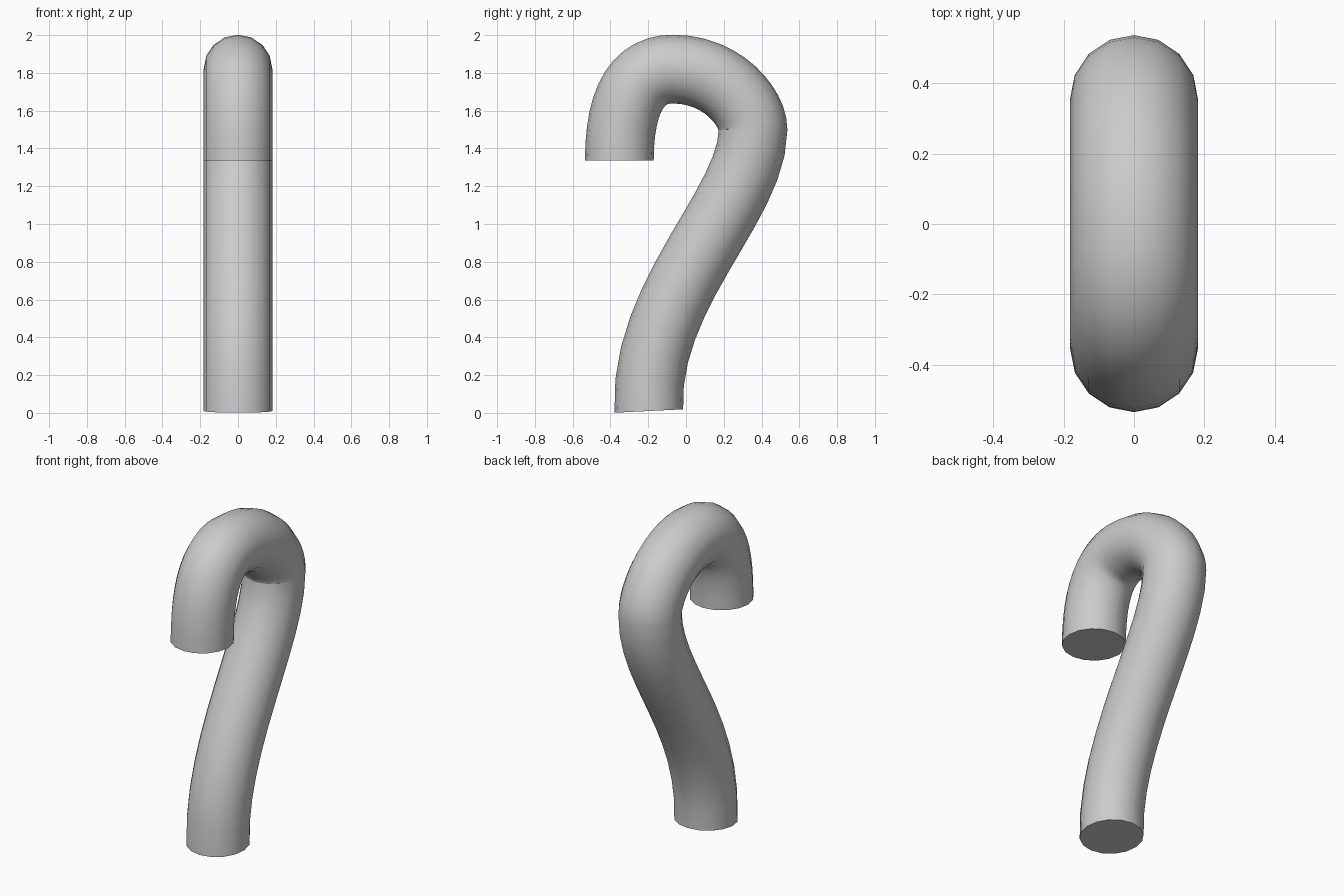
import bpy
from mathutils import Vector

if "Cube" in bpy.data.objects:
    bpy.data.objects.remove(bpy.data.objects["Cube"])

# Bezier path in the YZ plane: (point, handle in, handle out)
path = [
    ((-0.353, 1.335), (-0.353, 1.2), (-0.353, 1.685)),
    ((-0.07, 1.82), (-0.24, 1.82), (0.20, 1.82)),
    ((0.355, 1.50), (0.355, 1.61), (0.355, 1.10)),
    ((-0.197, 0.01), (-0.228, 0.63), (-0.19, -0.1)),
]

# Round tube swept along the path, 16 sides, capped
curve = bpy.data.curves.new("hooked_tube", 'CURVE')
curve.dimensions = '3D'
curve.resolution_u = 12
curve.bevel_depth = 0.182
curve.bevel_resolution = 6
curve.use_fill_caps = True
spline = curve.splines.new('BEZIER')
spline.bezier_points.add(len(path) - 1)
for bp, (co, hl, hr) in zip(spline.bezier_points, path):
    bp.handle_left_type = bp.handle_right_type = 'FREE'
    bp.co = Vector((0, *co))
    bp.handle_left = Vector((0, *hl))
    bp.handle_right = Vector((0, *hr))

tube = bpy.data.objects.new("hooked_tube", curve)
bpy.context.collection.objects.link(tube)

# Mesh with smooth sides and sharp cap edges
bpy.context.view_layer.objects.active = tube
tube.select_set(True)
bpy.ops.object.convert(target='MESH')
bpy.ops.object.shade_smooth_by_angle(angle=0.8)
